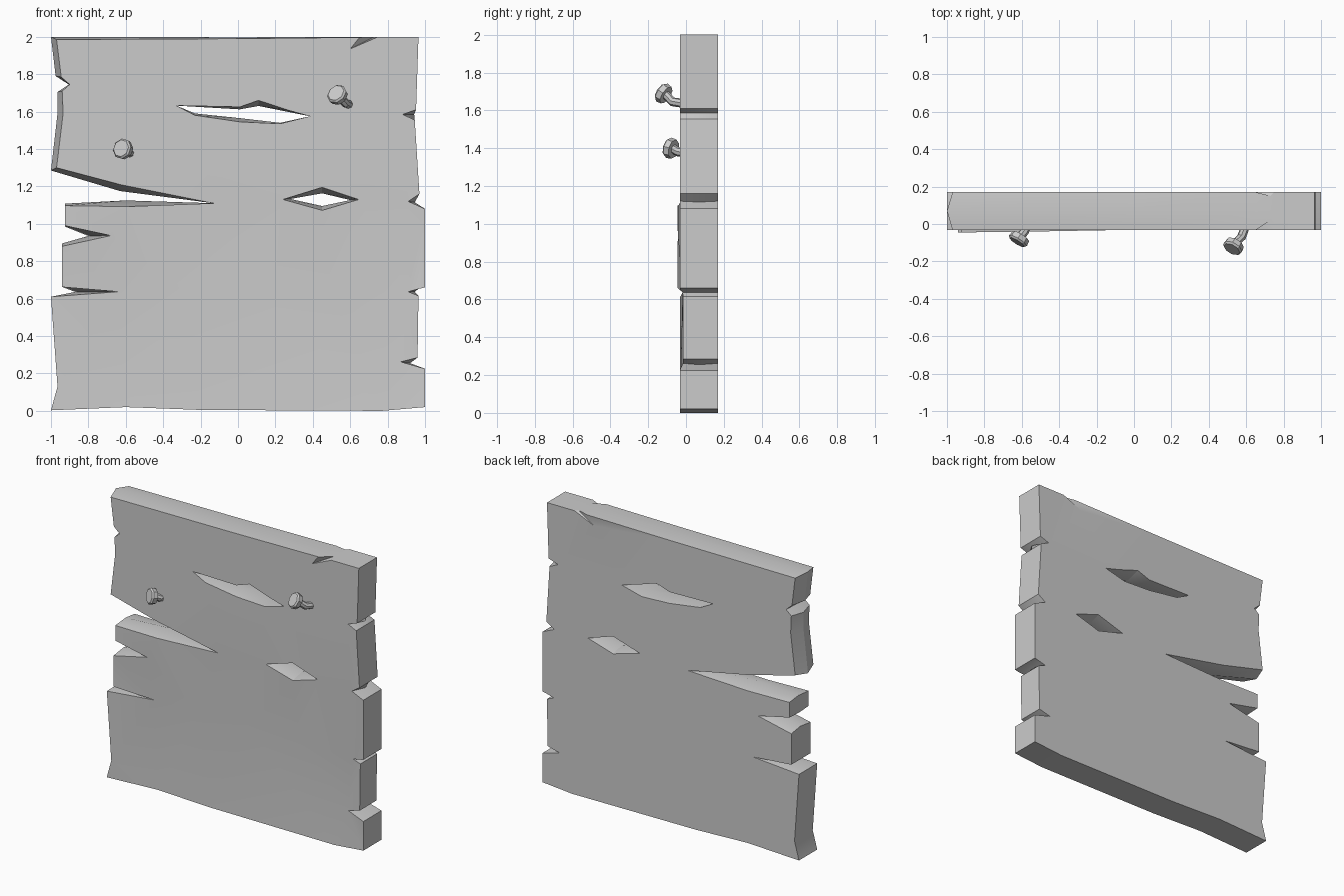
import bpy, bmesh, math
from mathutils import Vector
from mathutils.geometry import delaunay_2d_cdt

if "Cube" in bpy.data.objects:
    bpy.data.objects.remove(bpy.data.objects["Cube"])

FRONT, MID, BACK = -0.033, 0.07, 0.17

# Outline points: (x, z) on the faces, optionally followed by (x, z) of the middle ring
left = [(-.97, 1.985, -1, 2), (-.945, 1.785, -.975, 1.79), (-.90, 1.745, -.905, 1.745),
        (-.94, 1.71, -.965, 1.705), (-.935, 1.59, -.965, 1.59), (-.97, 1.30, -1, 1.285)]
slot = [(-.63, 1.21, -.63, 1.175), (-.13, 1.11), (-.6, 1.092, -.6, 1.125),
        (-.925, 1.097, -.925, 1.108)]
left_low = [(-.925, .99, -.925, .985), (-.68, .937, -.8, .935), (-.94, .88, -.94, .895),
            (-.94, .662), (-.64, .637, -.87, .636), (-1, .61), (-.965, .13), (-1, .003)]
bottom = [(-.6, .02), (-.2, .005), (.77, 0), (1, .02)]
right = [(1, .225), (.87, .262, .92, .255), (.96, .285), (.965, .615), (.91, .637, .945, .637),
         (.965, .652), (1, .66), (1, 1.08), (.91, 1.12, .945, 1.115), (.97, 1.16),
         (.945, 1.555), (.88, 1.585, .942, 1.585), (.952, 1.61), (.965, 2)]
top = [(.75, 2), (.73, 2), (.65, 1.997, .65, 2), (0, 1.99, 0, 1.997)]
upper_hole = [(-.33, 1.632), (.01, 1.625, .01, 1.612), (.11, 1.66, .11, 1.63),
              (.27, 1.607, .27, 1.598), (.385, 1.575), (.225, 1.535, .225, 1.54),
              (.01, 1.545, .01, 1.565), (-.23, 1.58, -.23, 1.59)]
lower_hole = [(.24, 1.13, .28, 1.133), (.45, 1.195, .45, 1.163), (.645, 1.13, .6, 1.127),
              (.45, 1.072, .45, 1.095)]
crease = [(-.3, .645), (.1, .65), (.5, .642)]
chip = [(.6, 1.935)]


def front_y(x, z):
    """Shallow relief of the front face."""
    if .72 < x < .74 and z > 1.95:
        return .02
    if .625 < z < .651:
        return -.018
    if .64 < z < 1.1 and x < .1:
        return FRONT - .012 * min(1, .1 - x)
    if .25 < z < .64 and x > .8:
        return -.016
    return FRONT


def back_y(x, z):
    return .15 if .72 < x < .74 and z > 1.95 else BACK


def inside(p, loops):
    hit = False
    for loop in loops:
        for a, b in zip(loop, loop[1:] + loop[:1]):
            if (a[1] > p.y) != (b[1] > p.y) and \
                    p.x < a[0] + (p.y - a[1]) / (b[1] - a[1]) * (b[0] - a[0]):
                hit = not hit
    return hit


def link(name, bm, angle):
    bmesh.ops.recalc_face_normals(bm, faces=bm.faces)
    me = bpy.data.meshes.new(name)
    bm.to_mesh(me)
    bm.free()
    ob = bpy.data.objects.new(name, me)
    bpy.context.collection.objects.link(ob)
    bpy.ops.object.select_all(action='DESELECT')
    ob.select_set(True)
    bpy.context.view_layer.objects.active = ob
    bpy.ops.object.shade_smooth_by_angle(angle=math.radians(angle))
    return ob


def build_board():
    loops = [left + slot + left_low + bottom + right + top, upper_hole, lower_hole]
    pts, edges = [], []
    for loop in loops:
        s, n = len(pts), len(loop)
        pts += loop
        edges += [(s + i, s + (i + 1) % n) for i in range(n)]
    rim = list(edges)
    c = len(pts)
    pts += crease + chip
    # Crease line runs from the left notch tip to the right one
    chain = [pts.index((-.64, .637, -.87, .636)), c, c + 1, c + 2,
             pts.index((.91, .637, .945, .637))]
    edges += list(zip(chain, chain[1:]))
    flat, _, tris, orig, _, _ = delaunay_2d_cdt(
        [Vector(p[:2]) for p in pts], edges, [], 0, 1e-6)

    bm = bmesh.new()
    front = [bm.verts.new((p[0], front_y(*p[:2]), p[1])) for p in pts]
    back = [bm.verts.new((p[0], back_y(*p[:2]), p[1])) for p in pts]
    mid = [bm.verts.new((p[-2], MID, p[-1])) for p in pts[:c]]
    # Front and back faces
    for t in tris:
        if inside(sum((flat[i] for i in t), Vector((0, 0))) / len(t), loops):
            ids = [orig[i][0] for i in t]
            bm.faces.new([front[i] for i in ids])
            bm.faces.new([back[i] for i in reversed(ids)])
    # Broken edge walls
    for a, b in rim:
        bm.faces.new((front[b], front[a], mid[a], mid[b]))
        bm.faces.new((mid[b], mid[a], back[a], back[b]))
    return link("cracked_board", bm, 25)


def build_nail(name, base, bend, neck, axis, sides=8):
    """Bent shank and a wide faceted head, lofted through rings."""
    base, bend, neck = map(Vector, (base, bend, neck))
    axis = Vector(axis).normalized()
    rings = [(base, .024, bend - base), (bend, .024, neck - base), (neck, .024, axis),
             (neck, .052, axis), (neck + axis * .03, .056, axis),
             (neck + axis * .04, .047, axis)]
    bm = bmesh.new()
    prev = None
    for centre, r, d in rings:
        d = d.normalized()
        u = d.cross(Vector((1, 0, 0))).normalized()
        v = d.cross(u)
        ring = []
        for k in range(sides):
            t = 2 * math.pi * k / sides
            ring.append(bm.verts.new(centre + r * (u * math.cos(t) + v * math.sin(t))))
        if prev:
            for k in range(sides):
                j = (k + 1) % sides
                bm.faces.new((prev[k], prev[j], ring[j], ring[k]))
        else:
            bm.faces.new(ring)
        prev = ring
    bm.faces.new(prev)
    return link(name, bm, 30)


build_board()
build_nail("nail_right", (.6, 0, 1.635), (.575, -.07, 1.645), (.54, -.105, 1.68), (-.42, -.75, .5))
build_nail("nail_left", (-.57, 0, 1.375), (-.585, -.04, 1.38), (-.605, -.065, 1.395), (-.5, -.8, .22))
